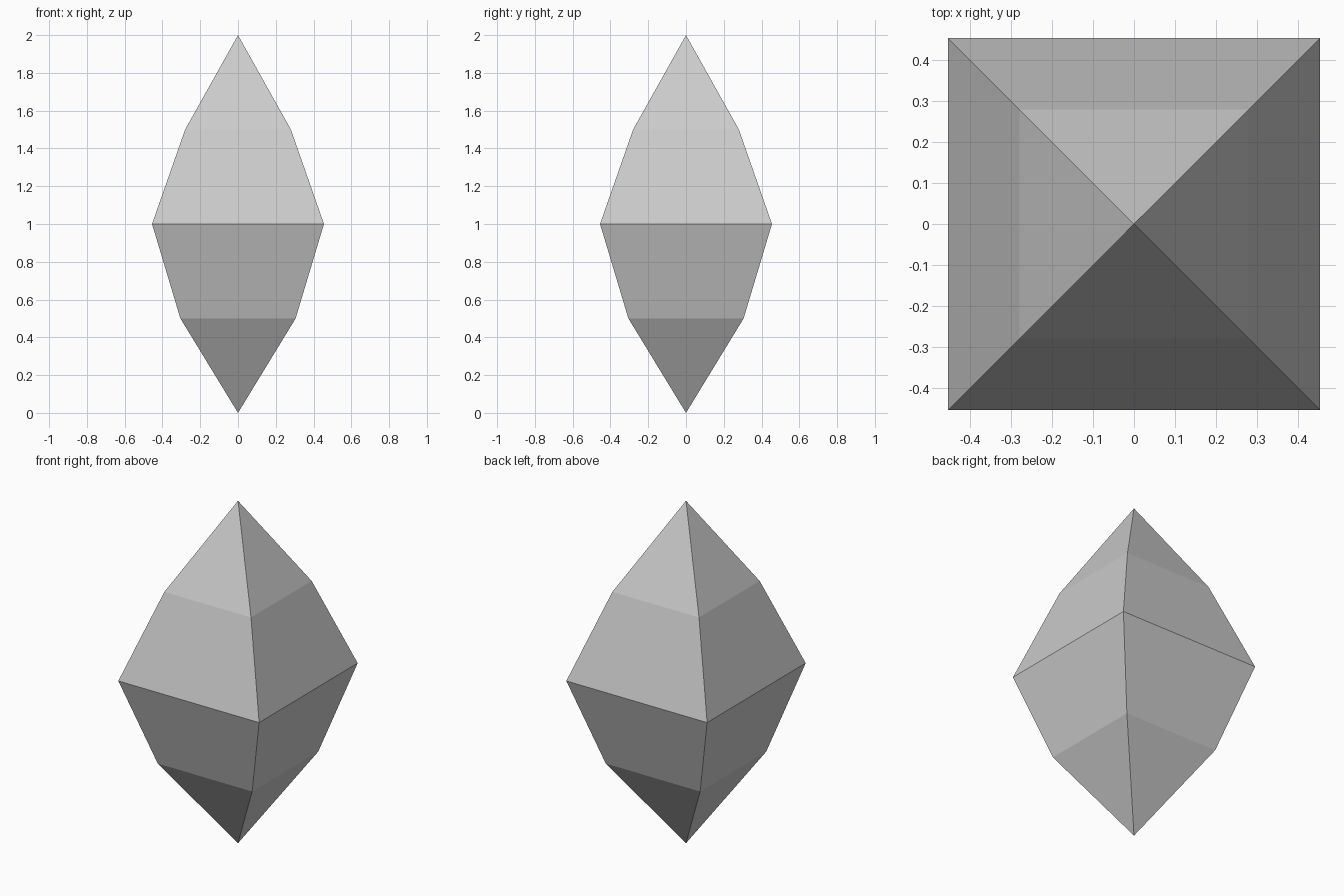
import bpy
import bmesh

cube = bpy.data.objects.get("Cube")
if cube:
    bpy.data.objects.remove(cube, do_unlink=True)

# Single grey stone colour
GREY = (0.6, 0.6, 0.6, 1.0)
stone = bpy.data.materials.new("grey stone")
stone.use_nodes = True
stone.diffuse_color = GREY
stone.node_tree.nodes["Principled BSDF"].inputs["Base Color"].default_value = GREY

# Profile of the square crystal: (height, half width) between the two tips
HEIGHT = 2.0
PROFILE = [(0.5, 0.305), (1.0, 0.455), (1.5, 0.28)]
CORNERS = [(-1, -1), (1, -1), (1, 1), (-1, 1)]

bm = bmesh.new()
bottom = bm.verts.new((0, 0, 0))
top = bm.verts.new((0, 0, HEIGHT))
rings = [[bm.verts.new((sx * w, sy * w, z)) for sx, sy in CORNERS]
         for z, w in PROFILE]

for i in range(4):
    j = (i + 1) % 4
    # Lower tip, side bands and upper tip
    bm.faces.new((bottom, rings[0][j], rings[0][i]))
    for low, high in zip(rings, rings[1:]):
        bm.faces.new((low[i], low[j], high[j], high[i]))
    bm.faces.new((rings[-1][i], rings[-1][j], top))
bmesh.ops.recalc_face_normals(bm, faces=bm.faces)

mesh = bpy.data.meshes.new("crystal")
bm.to_mesh(mesh)
bm.free()
mesh.materials.append(stone)
crystal = bpy.data.objects.new("crystal", mesh)
bpy.context.collection.objects.link(crystal)
